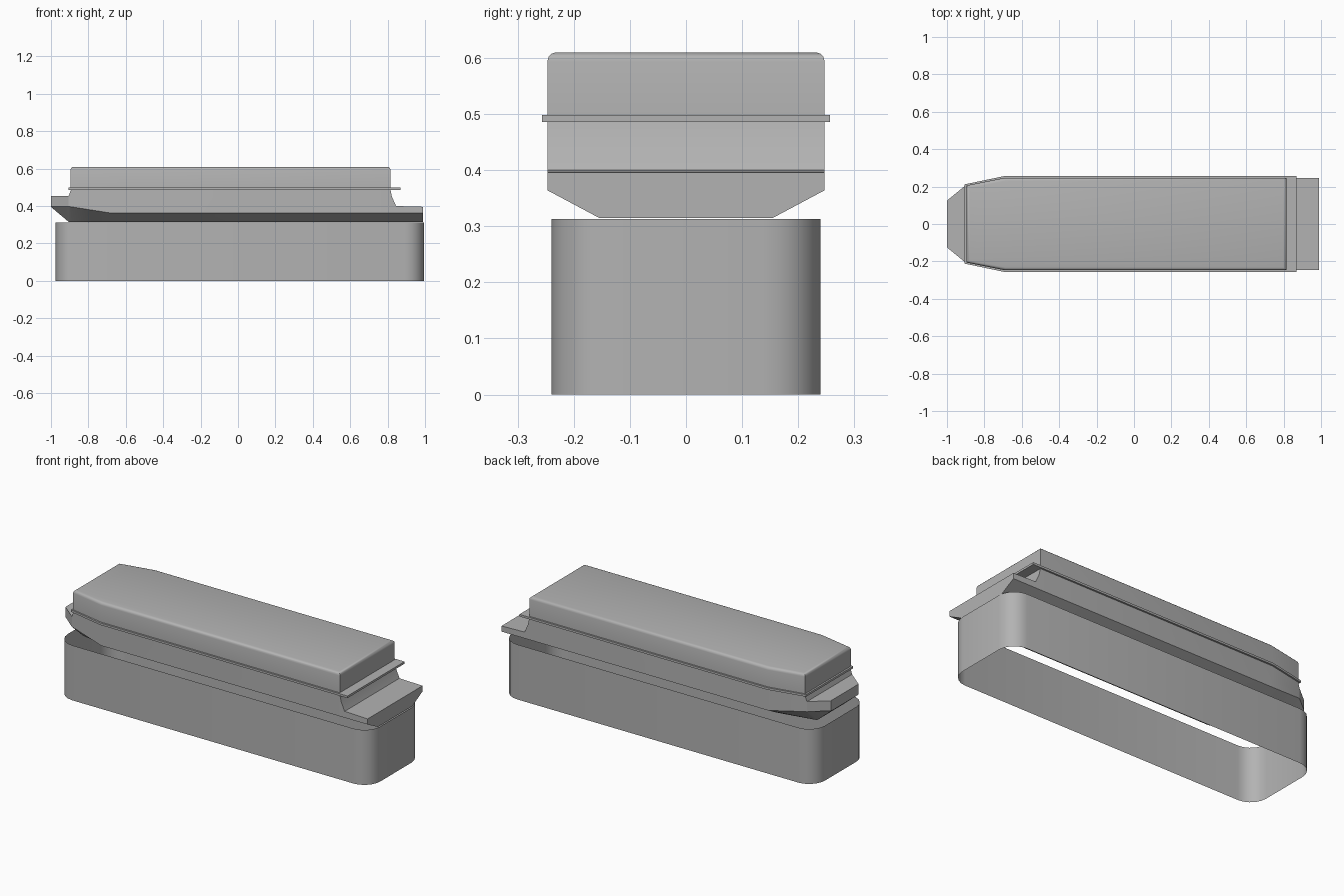
import bpy, bmesh, math

if "Cube" in bpy.data.objects:
    bpy.data.objects.remove(bpy.data.objects["Cube"])

grey = bpy.data.materials.new("plain grey")
grey.diffuse_color = (0.45, 0.45, 0.45, 1)
grey.use_nodes = True
grey.node_tree.nodes["Principled BSDF"].inputs["Base Color"].default_value = grey.diffuse_color


def finish(name, bm, angle):
    """Turn a bmesh into a grey object, smooth below the given angle."""
    mesh = bpy.data.meshes.new(name)
    bm.to_mesh(mesh)
    bm.free()
    obj = bpy.data.objects.new(name, mesh)
    bpy.context.collection.objects.link(obj)
    mesh.materials.append(grey)
    bpy.ops.object.select_all(action='DESELECT')
    obj.select_set(True)
    bpy.context.view_layer.objects.active = obj
    bpy.ops.object.shade_smooth_by_angle(angle=math.radians(angle))
    return obj


def loft(sections, caps=True):
    """Bridge closed rings of points, optionally capping both ends."""
    bm = bmesh.new()
    rings = [[bm.verts.new(p) for p in s] for s in sections]
    for a, b in zip(rings, rings[1:]):
        n = len(a)
        for i in range(n):
            j = (i + 1) % n
            bm.faces.new((a[i], a[j], b[j], b[i]))
    if caps:
        bm.faces.new(rings[0])
        bm.faces.new(rings[-1])
    bmesh.ops.recalc_face_normals(bm, faces=bm.faces)
    return bm


def prism(half, z0, z1):
    """Extrude a plan outline, given as its +y half, between two heights."""
    plan = half + [(x, -y) for x, y in reversed(half)]
    return loft([[(x, y, z) for x, y in plan] for z in (z0, z1)])


# Open skirt: a thin rounded wall without floor or roof
x0, x1, w, r, steps = -0.975, 0.995, 0.24, 0.1, 5
plan = []
for k, (cx, cy) in enumerate([(x1 - r, w - r), (x0 + r, w - r),
                              (x0 + r, -w + r), (x1 - r, -w + r)]):
    for i in range(steps + 1):
        a = math.pi / 2 * (k + i / steps)
        plan.append((cx + r * math.cos(a), cy + r * math.sin(a)))
finish("skirt", loft([[(x, y, z) for x, y in plan] for z in (0, 0.313)], caps=False), 30)

# Hull: stations along x with bottom, chine and deck half widths and heights
stations = [
    # x, bottom y, bottom z, chine y, chine z, deck y, deck z
    (-1.0, 0.11, 0.395, 0.125, 0.398, 0.125, 0.455),
    (-0.905, 0.11, 0.315, 0.203, 0.397, 0.203, 0.455),
    (-0.893, 0.115, 0.315, 0.206, 0.396, 0.206, 0.487),
    (-0.69, 0.155, 0.315, 0.247, 0.364, 0.247, 0.487),
    (0.815, 0.155, 0.315, 0.247, 0.364, 0.247, 0.487),
    (0.823, 0.155, 0.315, 0.247, 0.364, 0.247, 0.45),
    (0.845, 0.155, 0.315, 0.247, 0.364, 0.247, 0.40),
    (0.99, 0.155, 0.315, 0.247, 0.364, 0.247, 0.396),
]
sections = []
for x, yb, zb, yc, zc, yt, zt in stations:
    half = [(x, yb, zb), (x, yc, zc), (x, yt, zt)]
    sections.append(half + [(x, -y, z) for x, y, z in reversed(half)])
finish("hull", loft(sections), 25)

# Upper body with a softly rounded top rim
bm = prism([(-0.895, 0.206), (-0.69, 0.247), (0.815, 0.247)], 0.487, 0.61)
rim = [e for e in bm.edges if all(v.co.z > 0.6 for v in e.verts)]
bmesh.ops.bevel(bm, geom=rim, offset=0.016, segments=3, profile=0.5, affect='EDGES')
finish("upper_body", bm, 35)

# Thin flange around the joint, reaching further out at the rear
finish("flange", prism([(-0.905, 0.212), (-0.69, 0.257), (0.87, 0.257)], 0.486, 0.498), 30)
